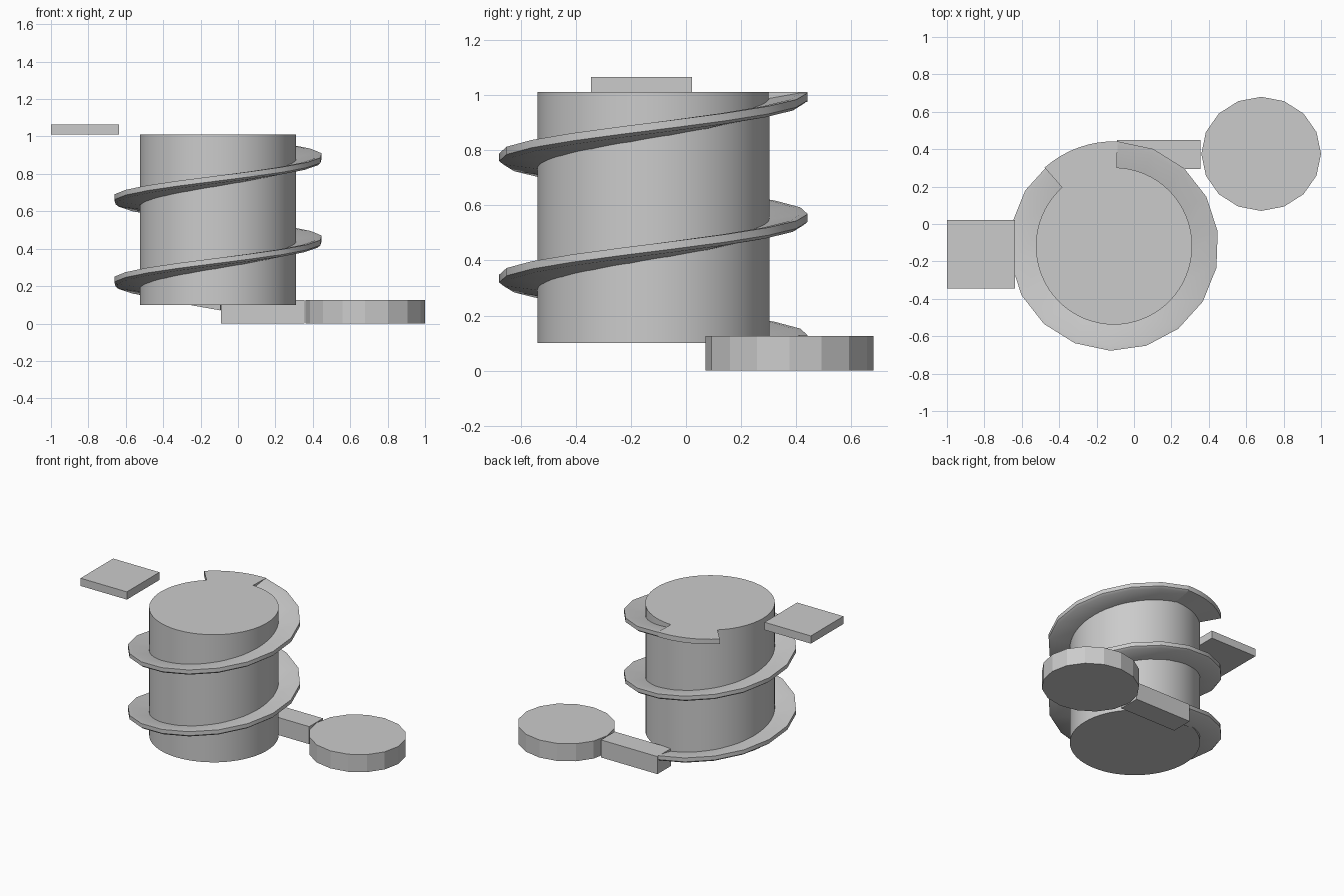
import bpy, bmesh
from math import sin, cos, radians

if "Cube" in bpy.data.objects:
    bpy.data.objects.remove(bpy.data.objects["Cube"])

CX, CY = -0.107, -0.118          # tower axis


def make(name, bm, smooth=None):
    bmesh.ops.recalc_face_normals(bm, faces=bm.faces)
    me = bpy.data.meshes.new(name)
    bm.to_mesh(me)
    bm.free()
    ob = bpy.data.objects.new(name, me)
    bpy.context.collection.objects.link(ob)
    if smooth:
        bpy.ops.object.select_all(action='DESELECT')
        ob.select_set(True)
        bpy.context.view_layer.objects.active = ob
        bpy.ops.object.shade_smooth_by_angle(angle=radians(smooth))
    return ob


def box(name, x0, x1, y0, y1, z0, z1):
    bm = bmesh.new()
    bmesh.ops.create_cube(bm, size=1)
    for v in bm.verts:
        v.co.x = x1 if v.co.x > 0 else x0
        v.co.y = y1 if v.co.y > 0 else y0
        v.co.z = z1 if v.co.z > 0 else z0
    return make(name, bm)


def cylinder(name, x, y, rx, ry, z0, z1, sides, smooth=None):
    bm = bmesh.new()
    bmesh.ops.create_cone(bm, cap_ends=True, segments=sides,
                          radius1=1, radius2=1, depth=1)
    for v in bm.verts:
        v.co = (x + rx * v.co.x, y + ry * v.co.y, z1 if v.co.z > 0 else z0)
    return make(name, bm, smooth)


def sweep(name, profile, a0, a1, z0, z1, steps):
    """Carry a closed (radius, height) profile around the tower while rising."""
    bm = bmesh.new()
    rings = []
    for i in range(steps + 1):
        t = i / steps
        a = radians(a0 + (a1 - a0) * t)
        z = z0 + (z1 - z0) * t
        rings.append([bm.verts.new((CX + r * cos(a), CY + r * sin(a), z + h))
                      for r, h in profile])
    n = len(profile)
    for p, q in zip(rings, rings[1:]):
        for j in range(n):
            k = (j + 1) % n
            bm.faces.new((p[j], p[k], q[k], q[j]))
    bm.faces.new(rings[0])
    bm.faces.new(rings[-1])
    return make(name, bm, 35)


# Central tower
cylinder("tower", CX, CY, 0.418, 0.42, 0.1, 1.01, 64, 30)

# Spiral ramp: two turns, slightly dished towards the tower
ramp_profile = [(0.405, -0.02), (0.535, 0.003), (0.56, 0.003),
                (0.56, -0.025), (0.545, -0.037), (0.405, -0.055)]
sweep("spiral_ramp", ramp_profile, 88, 88 + 720, 0.125, 1.005, 36)

# Level landing where the ramp meets the tower top
landing_profile = [(0.405, 0), (0.56, 0), (0.56, -0.035), (0.405, -0.055)]
sweep("top_landing", landing_profile, 88, 131.5, 1.01, 1.01, 8)

# Ground disc and approach path
cylinder("ground_disc", 0.68, 0.375, 0.32, 0.305, 0, 0.125, 16)
box("approach_path", -0.09, 0.355, 0.295, 0.45, 0, 0.125)

# Floating upper platform
box("upper_platform", -1.0, -0.635, -0.345, 0.022, 1.01, 1.065)
